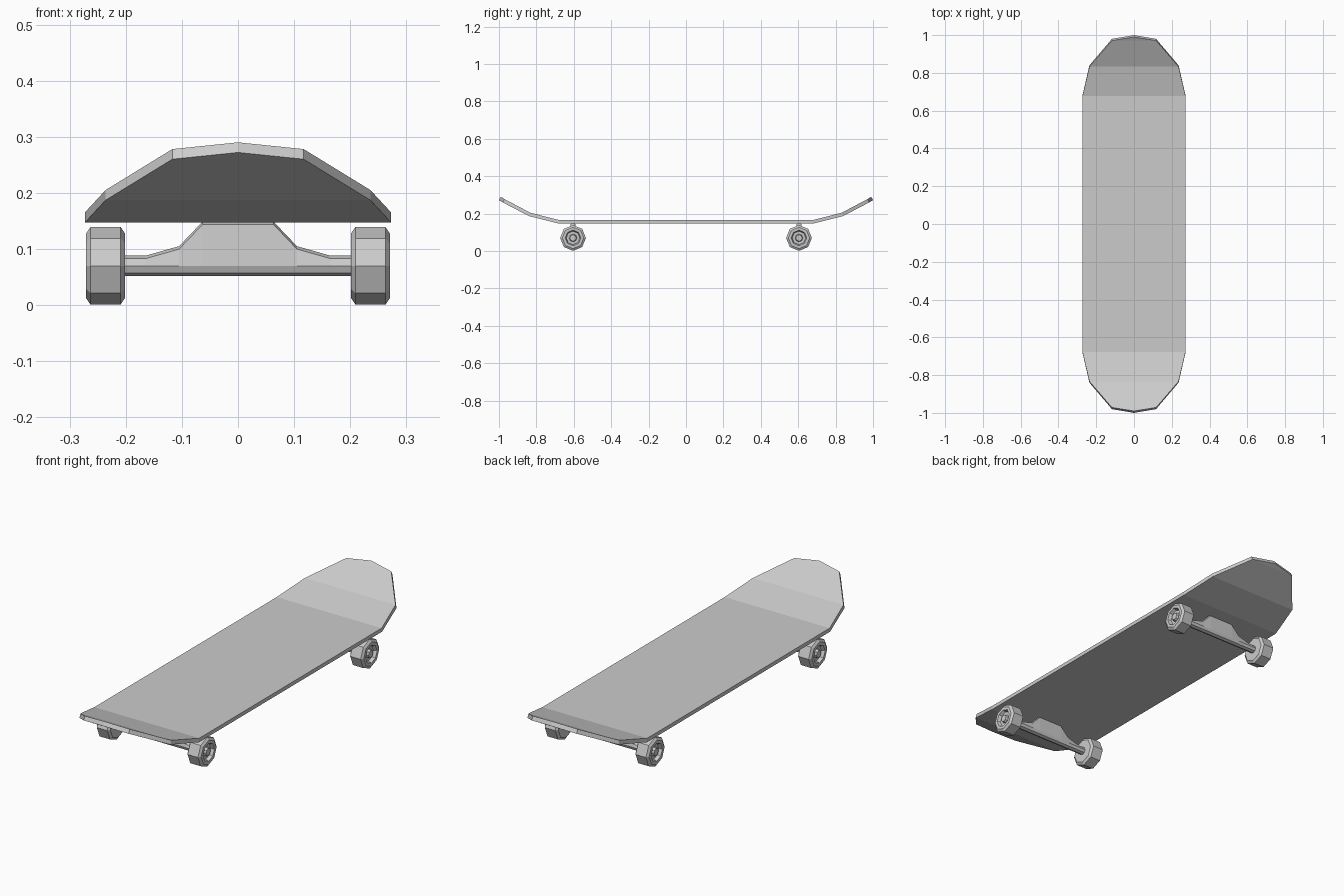
import bpy
from math import sin, cos, pi

if "Cube" in bpy.data.objects:
    bpy.data.objects.remove(bpy.data.objects["Cube"])

WHEEL_Z, TRUCK_Y = 0.07, 0.604


def make_object(name, verts, faces):
    mesh = bpy.data.meshes.new(name)
    mesh.from_pydata(verts, [], faces)
    mesh.update()
    obj = bpy.data.objects.new(name, mesh)
    bpy.context.collection.objects.link(obj)
    return obj


def loft(name, rings):
    """Skin equal-sized rings of points and cap both ends."""
    n = len(rings[0])
    verts = [p for ring in rings for p in ring]
    faces = [tuple(range(n))[::-1], tuple(range(len(verts) - n, len(verts)))]
    for k in range(len(rings) - 1):
        for i in range(n):
            j = (i + 1) % n
            faces.append((k * n + i, k * n + j, (k + 1) * n + j, (k + 1) * n + i))
    return make_object(name, verts, faces)


def octagon(x, y, r):
    return [(x, y + r * cos(i * pi / 4), WHEEL_Z + r * sin(i * pi / 4)) for i in range(8)]


# Deck: half-width, bottom y/z, top y/z at each station of the upturned ends
stations = [
    (0.273, 0.680, 0.147, 0.677, 0.165),
    (0.236, 0.840, 0.187, 0.833, 0.205),
    (0.117, 0.980, 0.260, 0.971, 0.278),
]
full = [(w, -yb, zb, -yt, zt) for w, yb, zb, yt, zt in reversed(stations)] + stations
verts, faces = [], []
for w, yb, zb, yt, zt in full:
    verts += [(-w, yb, zb), (w, yb, zb), (w, yt, zt), (-w, yt, zt)]
for k in range(len(full) - 1):
    a, b = 4 * k, 4 * k + 4
    for i in range(4):
        j = (i + 1) % 4
        faces.append((a + i, a + j, b + j, b + i))
# Pointed tips
for s, base in ((-1, 0), (1, 4 * (len(full) - 1))):
    t = len(verts)
    verts += [(0, s * 1.0, 0.272), (0, s * 0.990, 0.290)]
    tip = [(base, t, base + 1), (base + 3, base + 2, t + 1),
           (base, base + 3, t + 1, t), (base + 1, t, t + 1, base + 2)]
    faces += [f if s < 0 else f[::-1] for f in tip]
make_object("deck", verts, faces)

# Hanger height along x: (x, height of the top ridge)
half = [(0.203, 0.088), (0.165, 0.088), (0.105, 0.105), (0.063, 0.149)]
spine = [(-x, z) for x, z in half] + half[::-1]

# Wheel profile: (x, radius), chamfered tread, recessed face and axle nut
wheel = [(0.201, 0.057), (0.209, 0.069), (0.263, 0.069), (0.271, 0.057),
         (0.271, 0.042), (0.256, 0.036), (0.256, 0.021), (0.268, 0.017)]

for end, y in (("front", -TRUCK_Y), ("back", TRUCK_Y)):
    # Truck: octagonal axle whose upper three edges rise to the deck
    rings = []
    for x, top in spine:
        lift = top - 0.088
        rings.append([(px, py, pz + (lift if 1 <= i <= 3 else 0))
                      for i, (px, py, pz) in enumerate(octagon(x, y, 0.018))])
    loft(end + "_truck", rings)
    # Wheels
    for side, s in (("left", -1), ("right", 1)):
        profile = wheel if s > 0 else wheel[::-1]
        loft(f"{end}_{side}_wheel", [octagon(s * x, y, r) for x, r in profile])
